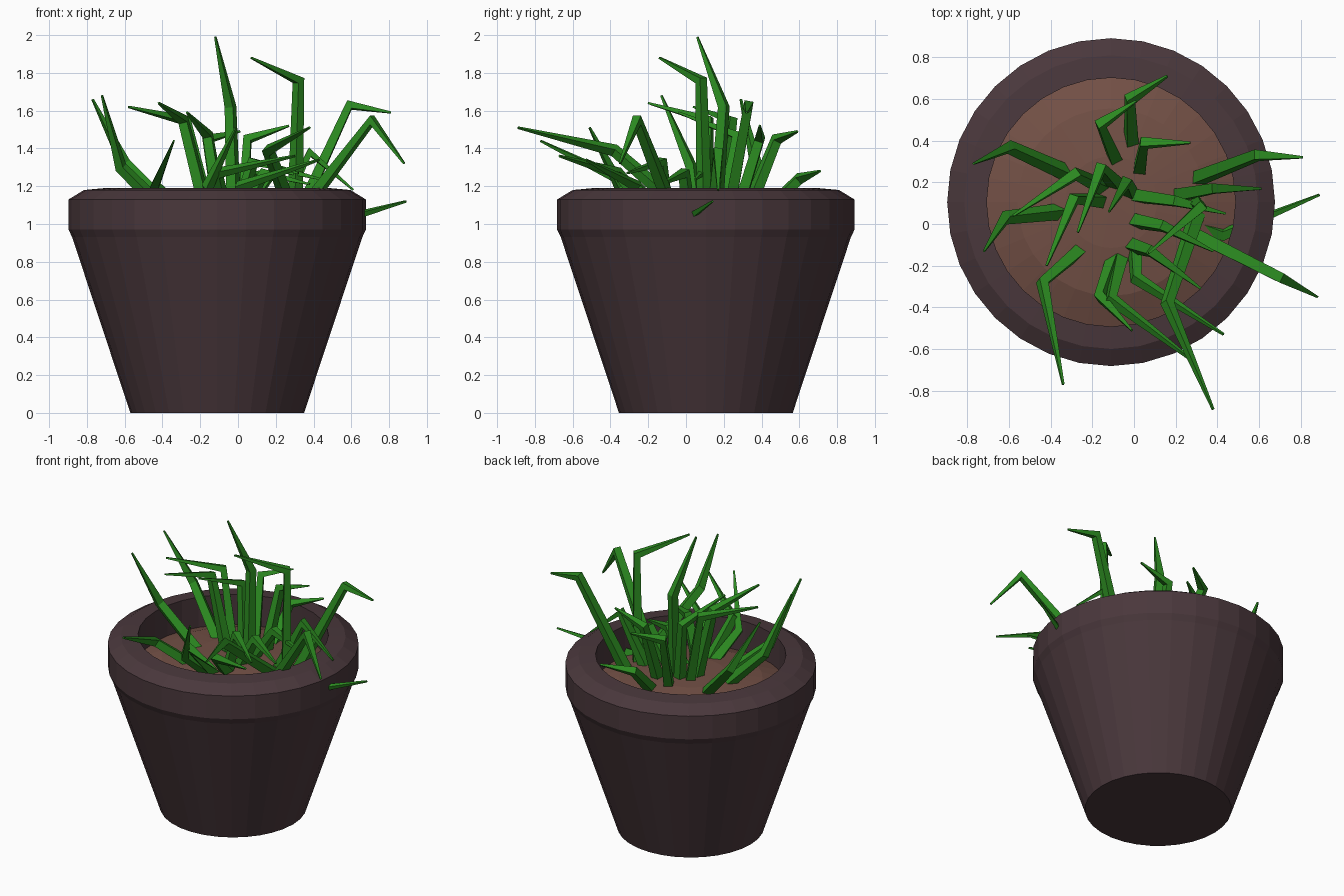
import bpy, bmesh, math, random
from mathutils import Vector

if "Cube" in bpy.data.objects:
    bpy.data.objects.remove(bpy.data.objects["Cube"])

random.seed(4)
CX, CY = -0.11, 0.105


def material(name, rgb):
    m = bpy.data.materials.new(name)
    m.diffuse_color = (*rgb, 1)
    m.use_nodes = True
    m.node_tree.nodes["Principled BSDF"].inputs["Base Color"].default_value = m.diffuse_color
    return m


def finish(bm, name, mat):
    bmesh.ops.recalc_face_normals(bm, faces=bm.faces[:])
    me = bpy.data.meshes.new(name)
    bm.to_mesh(me)
    bm.free()
    me.materials.append(mat)
    ob = bpy.data.objects.new(name, me)
    bpy.context.collection.objects.link(ob)


def lathe(name, profile, mat):
    """Revolve (radius, z) points around the pot axis."""
    bm = bmesh.new()
    vs = [bm.verts.new((CX + r, CY, z)) for r, z in profile]
    edges = [bm.edges.new(p) for p in zip(vs, vs[1:])]
    bmesh.ops.spin(bm, geom=vs + edges, cent=(CX, CY, 0), axis=(0, 0, 1),
                   angle=2 * math.pi, steps=32, use_merge=True)
    bmesh.ops.remove_doubles(bm, verts=bm.verts[:], dist=1e-4)
    finish(bm, name, mat)


def leaf(name, bend, tip, mat, root=None):
    """Bent four-sided leaf, by default rooted between clump centre and bend."""
    bend, tip = Vector(bend), Vector(tip)
    if root is None:
        centre = Vector((0, 0.1))
        out = bend.xy - centre
        root = centre + out.normalized() * min(0.32, out.length * 0.52)
    root = Vector((*root, 1.0))
    d0, d1 = (bend - root).normalized(), (tip - bend).normalized()
    side = d0.cross(d1).normalized()
    bm = bmesh.new()
    rings = []
    for p, t, r in ((root, d0, 0.03), (bend, d0 + d1, 0.024), (tip, d1, 0.005)):
        up = t.cross(side).normalized()
        rings.append([bm.verts.new(p + r * (side * a + up * b))
                      for a, b in ((1, 1), (-1, 1), (-1, -1), (1, -1))])
    for lo, hi in zip(rings, rings[1:]):
        for i in range(4):
            j = (i + 1) % 4
            bm.faces.new((lo[i], lo[j], hi[j], hi[i]))
    bm.faces.new(rings[0])
    bm.faces.new(rings[-1])
    finish(bm, name, mat)


clay = material("dark_clay", (0.068, 0.039, 0.045))
earth = material("earth", (0.17, 0.08, 0.06))
green = material("leaf_green", (0.025, 0.26, 0.015))

# Pot with thick rim and open top
lathe("pot", [(0, 0), (0.46, 0), (0.768, 0.93), (0.787, 0.97), (0.787, 1.13),
              (0.705, 1.18), (0.597, 1.19), (0.597, 0.95)], clay)

# Gently domed soil
lathe("soil", [(0.597, 0.98), (0.45, 1.035), (0.22, 1.065), (0, 1.07)], earth)

# Main leaves: bend point, tip point, optional root
main_leaves = [
    ((-.11, -.36, 1.27), (.3, -.67, 1.36)),
    ((-.44, -.28, 1.2), (-.34, -.77, 1.44)),
    ((.16, -.38, 1.39), (.38, -.89, 1.51), (.31, .07)),
    ((.71, -.26, 1.55), (.88, -.35, 1.32)),
    ((.59, .33, 1.63), (.81, .32, 1.59)),
    ((.43, -.05, .99), (.89, .14, 1.12)),
    ((-.02, .6, 1.24), (.16, .71, 1.28)),
    ((-.16, .48, 1.45), (.01, .59, 1.49)),
    ((.05, .39, 1.45), (.27, .39, 1.52)),
    ((-.29, .12, 1.55), (-.42, -.2, 1.64)),
    ((-.6, .37, 1.32), (-.77, .29, 1.66)),
    ((-.62, .03, 1.3), (-.72, -.13, 1.68)),
    ((-.28, .24, 1.55), (-.58, .04, 1.62)),
    ((-.04, .2, 1.62), (-.12, .06, 1.99)),
    ((.32, .08, 1.76), (.07, -.14, 1.88), (.3, .1)),
    ((.38, .17, 1.38), (.61, .17, 1.18)),
    ((.01, -.26, 1.2), (.43, -.53, 1.34)),
    ((-.16, -.35, 1.2), (-.01, -.51, 1.51)),
    ((-.16, .27, 1.47), (-.27, -.04, 1.59)),
]
for i, (bend, tip, *root) in enumerate(main_leaves):
    leaf(f"leaf_{i + 1}", bend, tip, green, *root)

# Short filler leaves leaning across the right of the clump
for i in range(3):
    y = 0.14 - 0.12 * i
    bend = Vector((0.2 - 0.06 * i, y - 0.03, random.uniform(1.25, 1.45)))
    tip = bend + Vector((0.24, -0.06 - 0.06 * i, -0.06))
    leaf(f"filler_leaf_{i + 1}", bend, tip, green, (-0.02, y))
